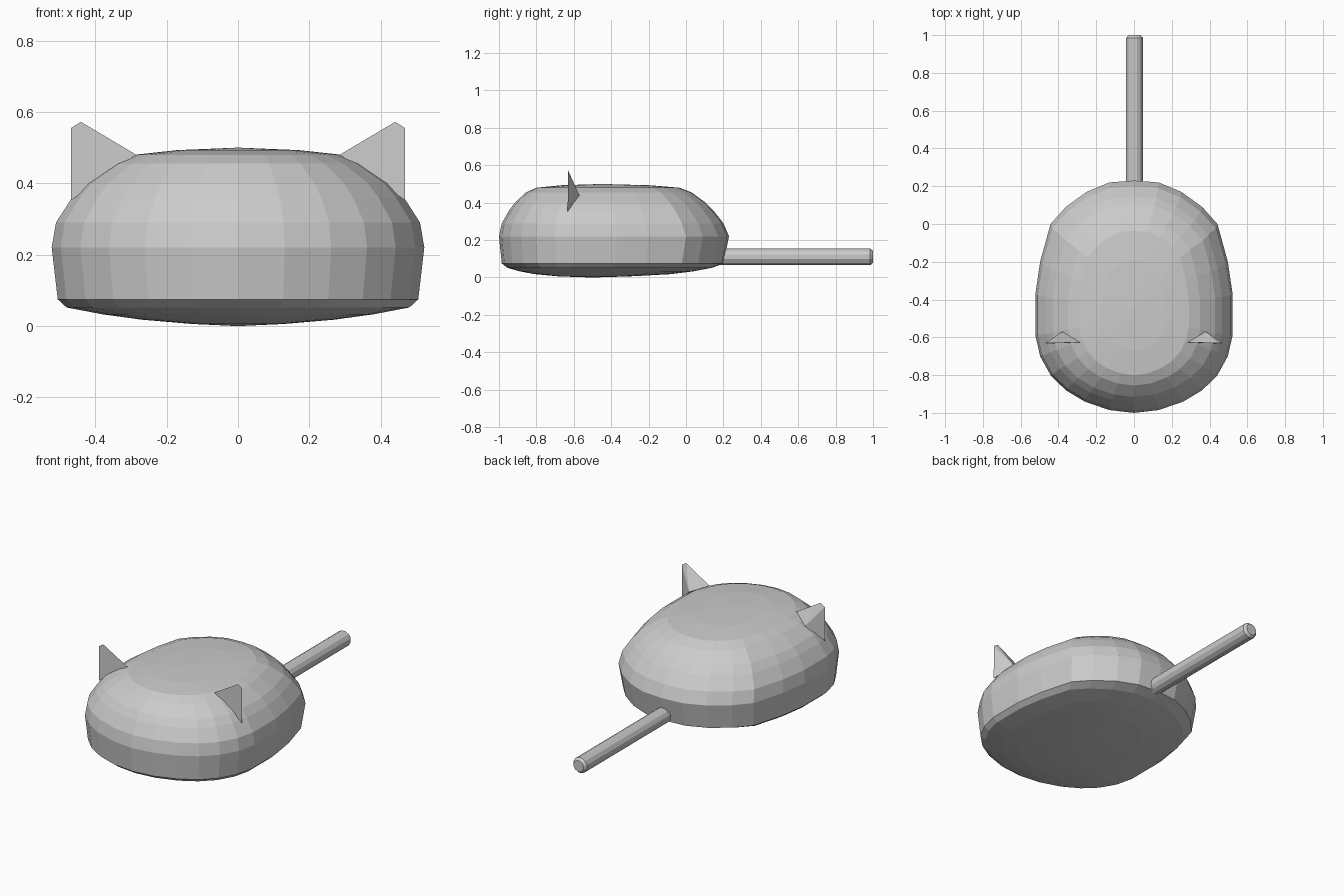
import bpy, math
from mathutils import Matrix

if "Cube" in bpy.data.objects:
    bpy.data.objects.remove(bpy.data.objects["Cube"])

grey = bpy.data.materials.new("light_grey")
grey.diffuse_color = (0.6, 0.6, 0.6, 1)
grey.use_nodes = True
grey.node_tree.nodes["Principled BSDF"].inputs["Base Color"].default_value = grey.diffuse_color


def make(name, verts, faces):
    mesh = bpy.data.meshes.new(name)
    mesh.from_pydata(verts, [], faces)
    mesh.materials.append(grey)
    ob = bpy.data.objects.new(name, mesh)
    bpy.context.collection.objects.link(ob)
    return ob


def loft(name, rings, bottom, top):
    """Skin stacked closed rings and fan each end to a centre point."""
    n = len(rings[0])
    verts = [v for r in rings for v in r] + [bottom, top]
    b, t = len(verts) - 2, len(verts) - 1
    last = (len(rings) - 1) * n
    faces = []
    for i in range(n):
        j = (i + 1) % n
        faces.append((b, j, i))
        faces.append((t, last + i, last + j))
        for k in range(0, last, n):
            faces.append((k + i, k + j, k + n + j, k + n + i))
    return make(name, verts, faces)


# Body: egg-shaped outline, scaled through the height
half = [(0, -1), (.13, -.985), (.26, -.94), (.36, -.88), (.44, -.8), (.495, -.7),
        (.52, -.59), (.52, -.37), (.495, -.2), (.44, 0), (.36, .09), (.25, .17),
        (.13, .22), (0, .23)]
outline = half + [(-x, y) for x, y in half[-2:0:-1]]
# height, half width, front y, back y
layers = [(.006, .13, -.68, -.3), (.018, .27, -.81, -.08), (.033, .38, -.89, .04),
          (.052, .48, -.955, .14), (.075, .505, -.985, .2), (.22, .522, -1, .23),
          (.29, .51, -.985, .2), (.36, .465, -.945, .145), (.4, .43, -.915, .105),
          (.455, .35, -.855, .03), (.48, .29, -.8, -.035), (.493, .17, -.67, -.19)]
rings = [[(x * w / .52, f + (y + 1) / 1.23 * (b - f), z) for x, y in outline]
         for z, w, f, b in layers]
loft("body", rings, (0, -.5, 0), (0, -.45, .5))

# Ears: clipped triangular plates drawn back to a point
for side, name in ((1, "right_ear"), (-1, "left_ear")):
    pts = [(.285, -.627, .48), (.44, -.63, .572), (.468, -.63, .555),
           (.468, -.633, .352), (.38, -.57, .44)]
    faces = [(0, 3, 2, 1), (0, 1, 4), (1, 2, 4), (2, 3, 4), (3, 0, 4)]
    if side < 0:
        faces = [f[::-1] for f in faces]
    make(name, [(side * x, y, z) for x, y, z in pts], faces)

# Tail: straight rod with bevelled ends
N = 12
angles = [2 * math.pi * (i + .5) / N for i in range(N)]
rod = [[(.003 + r * math.cos(a), y, .11 - r * math.sin(a)) for a in angles]
       for y, r in ((.15, .033), (.165, .046), (.985, .046), (1, .033))]
loft("tail", rod, (.003, .15, .11), (.003, 1, .11))
